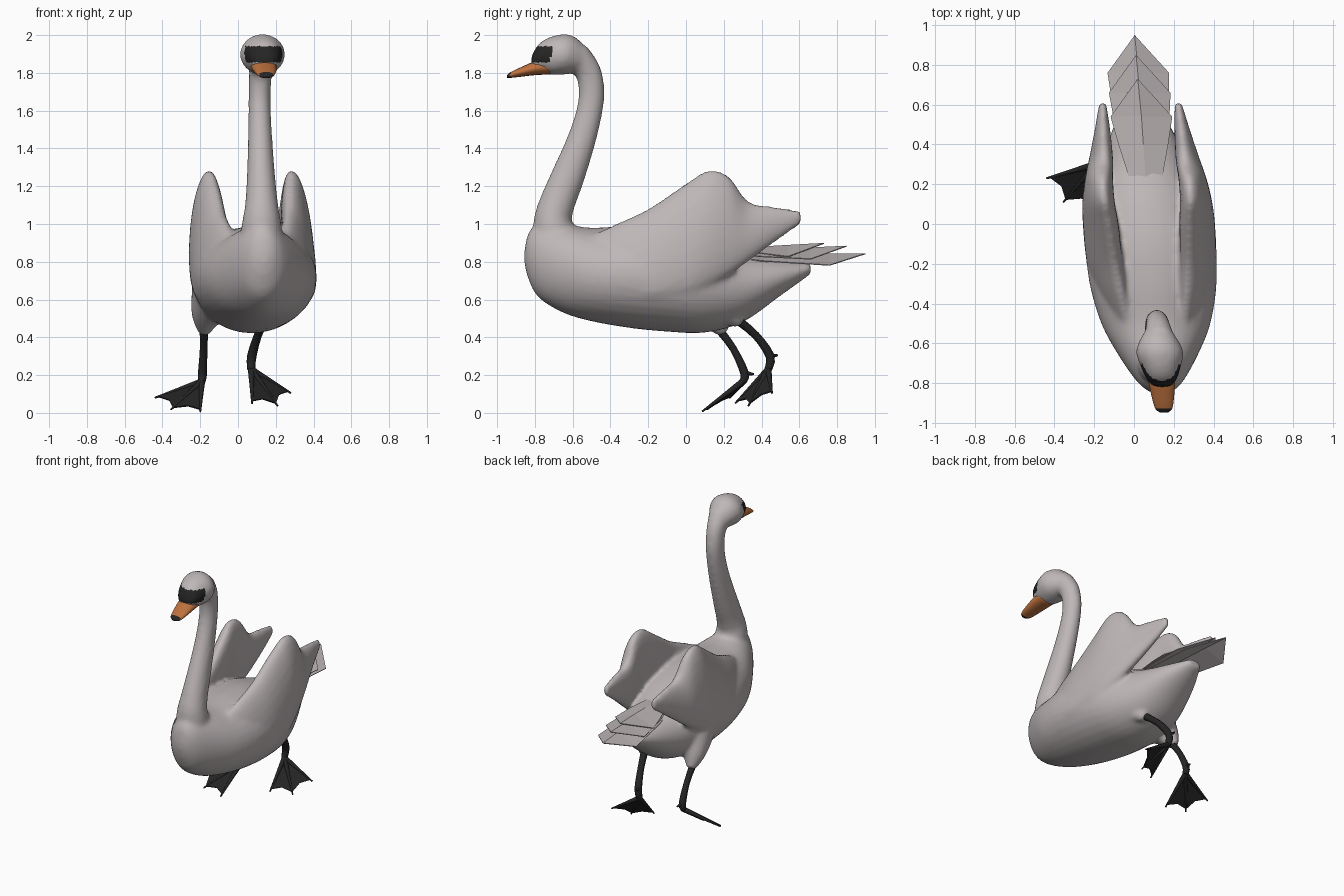
import bpy, bmesh, math
from mathutils import Vector as V

if "Cube" in bpy.data.objects:
    bpy.data.objects.remove(bpy.data.objects["Cube"])


def material(name, rgb):
    m = bpy.data.materials.new(name)
    m.diffuse_color = (*rgb, 1)
    m.use_nodes = True
    m.node_tree.nodes["Principled BSDF"].inputs["Base Color"].default_value = m.diffuse_color
    return m


WHITE = material("plumage grey white", (0.52, 0.475, 0.48))
ORANGE = material("beak orange", (0.52, 0.17, 0.05))
BLACK = material("skin black", (0.018, 0.018, 0.018))


def spline(pts, k=4):
    """Catmull-Rom interpolation of equally long tuples."""
    out = []
    for i in range(len(pts) - 1):
        p0, p1 = pts[max(i - 1, 0)], pts[i]
        p2, p3 = pts[i + 1], pts[min(i + 2, len(pts) - 1)]
        for j in range(k):
            t = j / k
            out.append(tuple(
                0.5 * (2 * b + (c - a) * t + (2 * a - 5 * b + 4 * c - d) * t * t
                       + (3 * b - a - 3 * c + d) * t ** 3)
                for a, b, c, d in zip(p0, p1, p2, p3)))
    return out + [tuple(pts[-1])]


def loft(bm, rings, n=24):
    """Closed skin through elliptical rings (centre, u axis, v axis)."""
    rows = []
    for c, u, v in rings:
        rows.append([bm.verts.new(c + u * math.cos(2 * math.pi * i / n)
                                  + v * math.sin(2 * math.pi * i / n)) for i in range(n)])
    for a, b in zip(rows, rows[1:]):
        for i in range(n):
            bm.faces.new((a[i], a[(i + 1) % n], b[(i + 1) % n], b[i]))
    bm.faces.new(rows[0][::-1])
    bm.faces.new(rows[-1])


def tube(bm, pts, n=20):
    """Tube through points (x, y, z, side radius, other radius)."""
    span = (V(pts[-1][:3]) - V(pts[0][:3])).normalized()
    ref = V((0, 0, 1)) if abs(span.x) > 0.7 else V((1, 0, 0))
    rings = []
    for i, p in enumerate(pts):
        t = (V(pts[min(i + 1, len(pts) - 1)][:3]) - V(pts[max(i - 1, 0)][:3])).normalized()
        u = (ref - t * ref.dot(t)).normalized()
        rings.append((V(p[:3]), u * p[3], t.cross(u) * p[4]))
    loft(bm, rings, n)


def along_y(bm, rows, cx, n=24):
    """Loft along y from rows (y, centre z, half height, half width)."""
    loft(bm, [(V((cx(y), y, z)), V((w, 0, 0)), V((0, 0, h))) for y, z, h, w in spline(rows)], n)


def finish(name, bm, mats):
    bmesh.ops.recalc_face_normals(bm, faces=bm.faces)
    me = bpy.data.meshes.new(name)
    bm.to_mesh(me)
    bm.free()
    ob = bpy.data.objects.new(name, me)
    bpy.context.collection.objects.link(ob)
    for m in mats:
        me.materials.append(m)
    return ob


def body_x(y):
    return 0.075 - 0.07 * y


def head_x(y):
    return 0.13 - 0.07 * (y + 0.65)


# torso: (y, bottom, top, half width)
bm = bmesh.new()
torso = [(-0.855, .79, .86, .025), (-0.835, .71, .95, .07), (-0.78, .61, 1.0, .125),
         (-0.65, .53, 1.0, .205), (-0.5, .485, .98, .275), (-0.3, .45, .99, .32),
         (-0.1, .43, .98, .325), (0.1, .425, .93, .29), (0.3, .48, .85, .22),
         (0.5, .62, .81, .14), (0.66, .735, .79, .05)]
along_y(bm, [(y, (a + b) / 2, (b - a) / 2, w) for y, a, b, w in torso], body_x, 32)

# raised wings: (y, top offset, top z, bottom offset, bottom z, half thickness)
wing = [(-0.5, .14, .94, .22, .66, .04), (-0.35, .16, 1.01, .26, .62, .065),
        (-0.2, .18, 1.08, .29, .6, .075), (0.0, .2, 1.215, .285, .62, .08),
        (0.12, .215, 1.285, .275, .67, .075), (0.23, .215, 1.25, .255, .73, .068),
        (0.33, .2, 1.12, .235, .8, .058), (0.48, .195, 1.09, .205, .91, .038),
        (0.61, .19, 1.07, .19, 1.0, .018)]
for s in (-1, 1):
    rings = []
    for y, ot, zt, ob_, zb, t in spline(wing):
        top = V((body_x(y) + s * ot, y, zt))
        low = V((body_x(y) + s * ob_, y, zb))
        v = (top - low) / 2
        u = v.cross(V((0, 1, 0))).normalized() * t
        rings.append(((top + low) / 2, u, v))
    loft(bm, rings)

# neck
tube(bm, spline([(.125, -.67, .82, .13, .15), (.125, -.705, 1.0, .105, .105),
                 (.125, -.685, 1.1, .088, .095), (.122, -.63, 1.24, .076, .09),
                 (.118, -.562, 1.42, .066, .078), (.115, -.515, 1.58, .06, .07),
                 (.115, -.5, 1.7, .059, .069), (.12, -.52, 1.81, .063, .07),
                 (.128, -.585, 1.89, .08, .08)]))

# head
along_y(bm, [(-.50, 1.85, .02, .02), (-.53, 1.87, .065, .06), (-.59, 1.895, .097, .1),
             (-.65, 1.898, .107, .12), (-.72, 1.89, .1, .1), (-.77, 1.885, .077, .082),
             (-.80, 1.87, .055, .065), (-.82, 1.86, .022, .035)], head_x)

# feathered thighs
tube(bm, spline([(-.12, .06, .64, .13, .15), (-.165, .14, .52, .085, .085), (-.18, .2, .42, .03, .03)]))
tube(bm, spline([(.18, .1, .64, .13, .15), (.165, .2, .55, .08, .085), (.14, .29, .475, .032, .032)]))

# fuse the plumage into one smooth skin
body = finish("body", bm, [WHITE])
re = body.modifiers.new("fuse", 'REMESH')
re.mode = 'VOXEL'
re.voxel_size = 0.014
sm = body.modifiers.new("relax", 'SMOOTH')
sm.factor = 0.5
sm.iterations = 8
skin = bpy.data.meshes.new_from_object(
    body.evaluated_get(bpy.context.evaluated_depsgraph_get()))
body.modifiers.clear()
body.data = skin
skin.materials.clear()
skin.materials.append(WHITE)
skin.materials.append(BLACK)
# dark face mask between eyes and beak
for p in skin.polygons:
    c = p.center
    p.material_index = int(1.855 < c.z < 1.942 and c.y < -0.70 - (1.94 - c.z) * 0.3)
    p.use_smooth = True

# beak with dark nail
bm = bmesh.new()
along_y(bm, [(-.72, 1.838, .046, .07), (-.80, 1.825, .037, .066), (-.87, 1.806, .026, .056),
             (-.915, 1.793, .018, .047), (-.935, 1.786, .014, .038), (-.948, 1.781, .007, .02)],
        head_x, 16)
beak = finish("beak", bm, [ORANGE, BLACK])
for p in beak.data.polygons:
    p.material_index = int(p.center.y < -0.925 and abs(p.center.x - head_x(p.center.y)) < 0.035)
    p.use_smooth = True

# layered tail feathers, ridged along the middle
for i, (ty, tz) in enumerate([(.95, .845), (.85, .885), (.73, .90)]):
    bm = bmesh.new()
    rows = []
    base = .84 + .015 * i
    for y, w, drop in ((.2, .075, .01), (.4, .125, .035), (ty - .19, .155, .06)):
        z = base + (tz - base) * (y - .2) / (ty - .2)
        rows.append([bm.verts.new((body_x(y) + s * w, y, z - abs(s) * drop)) for s in (-1, 0, 1)])
    tip = bm.verts.new((body_x(ty) - .005, ty, tz))
    for a, b in zip(rows, rows[1:]):
        for j in (0, 1):
            bm.faces.new((a[j], a[j + 1], b[j + 1], b[j]))
    for j in (0, 1):
        bm.faces.new((rows[-1][j], rows[-1][j + 1], tip))
    ob = finish("tail_feather_%d" % (i + 1), bm, [WHITE])
    ob.modifiers.new("thickness", 'SOLIDIFY').thickness = 0.005


# legs with webbed feet
def leg(name, shin, toes, spur):
    bm = bmesh.new()
    tube(bm, spline([(*p[:3], p[3], p[3]) for p in shin], 3), 10)
    ankle = V(shin[-1][:3])
    heel = V(shin[-2][:3])
    tube(bm, [(*heel, .016, .016), (*spur, .005, .005)], 8)
    for t in toes:
        mid = ankle.lerp(V(t), .5)
        tube(bm, [(*ankle, .018, .018), (*mid, .011, .011), (*t, .005, .005)], 8)
    for a, b in zip(toes, toes[1:]):
        a, b = V(a), V(b)
        a2, b2 = ankle.lerp(a, .93), ankle.lerp(b, .93)
        m = ankle.lerp((a + b) / 2, .84)
        web = [ankle, a2, m, b2]
        n = (a - ankle).cross(b - ankle).normalized() * .004
        up = [bm.verts.new(p + n) for p in web]
        dn = [bm.verts.new(p - n) for p in web]
        for q in (up, dn):
            bm.faces.new(q[:3])
            bm.faces.new((q[0], q[2], q[3]))
        for j in range(4):
            k = (j + 1) % 4
            bm.faces.new((up[j], up[k], dn[k], dn[j]))
    ob = finish(name, bm, [BLACK])
    for p in ob.data.polygons:
        p.use_smooth = len(p.vertices) == 4


leg("left_leg", [(-.18, .16, .46, .024), (-.182, .25, .34, .02), (-.188, .31, .21, .024),
                 (-.192, .3, .165, .02)],
    [(-.44, .23, .08), (-.355, .11, .018), (-.2, .085, .007)], (-.18, .36, .205))
leg("right_leg", [(.15, .25, .51, .026), (.105, .37, .41, .022), (.073, .445, .3, .025),
                  (.07, .435, .23, .021)],
    [(.28, .455, .105), (.21, .33, .037), (.075, .26, .05)], (.055, .485, .305))
